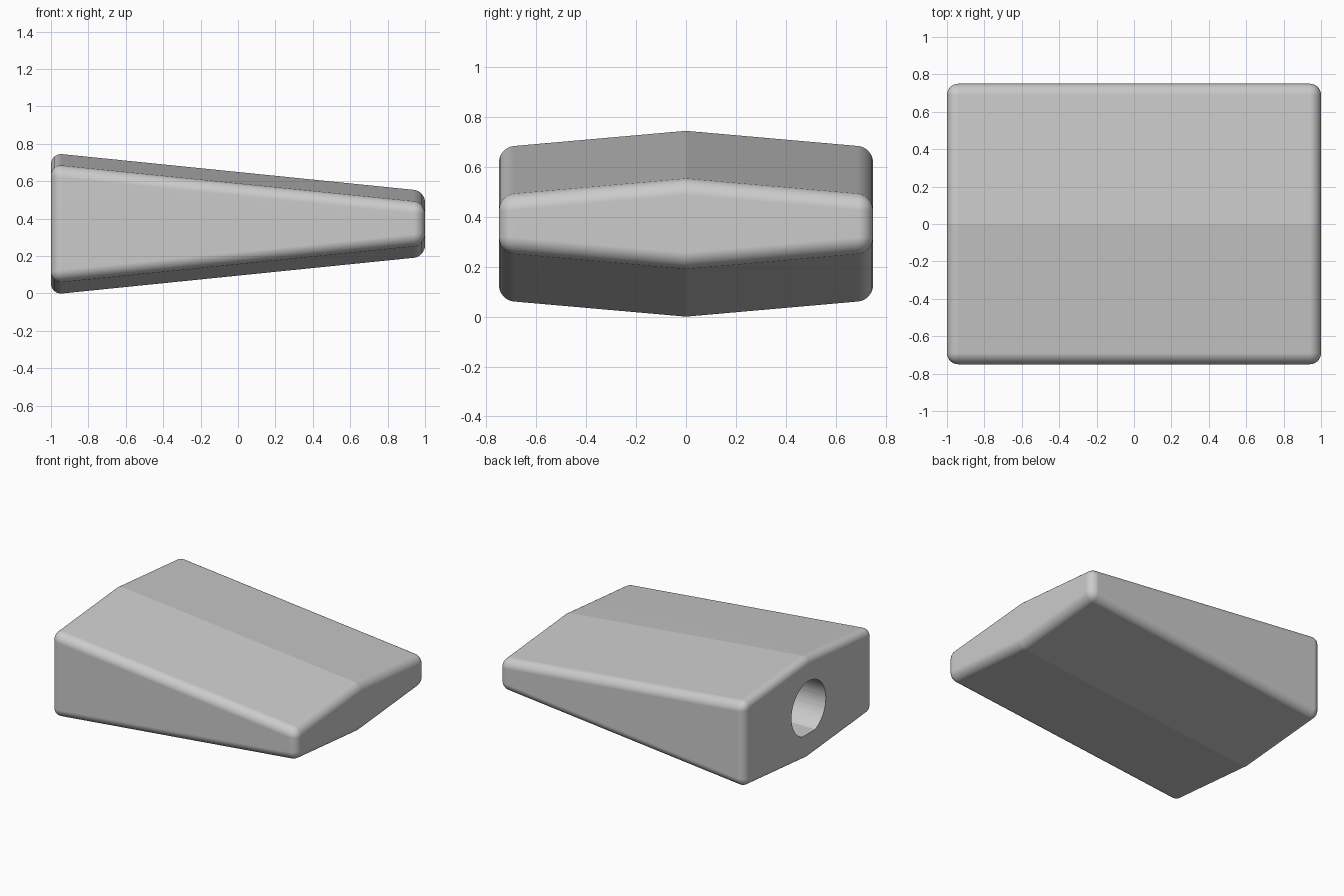
import bpy, bmesh, math

if "Cube" in bpy.data.objects:
    bpy.data.objects.remove(bpy.data.objects["Cube"], do_unlink=True)

MID_Z, HALF_W, ROUND = 0.3725, 0.75, 0.06
HOLE_R, HOLE_DEPTH, HOLE_FLAT = 0.2, 1.0, -0.185

grey = bpy.data.materials.new("plain grey")
grey.use_nodes = True
grey.diffuse_color = (0.6, 0.6, 0.6, 1)
grey.node_tree.nodes["Principled BSDF"].inputs["Base Color"].default_value = (0.6, 0.6, 0.6, 1)


def loft(name, sections):
    """Closed solid between two matching outlines; returns object and bmesh."""
    bm = bmesh.new()
    a, b = [[bm.verts.new(p) for p in s] for s in sections]
    n = len(a)
    for i in range(n):
        j = (i + 1) % n
        bm.faces.new((a[i], a[j], b[j], b[i]))
    bm.faces.new(a)
    bm.faces.new(b)
    bmesh.ops.recalc_face_normals(bm, faces=bm.faces)
    mesh = bpy.data.meshes.new(name)
    mesh.materials.append(grey)
    obj = bpy.data.objects.new(name, mesh)
    bpy.context.collection.objects.link(obj)
    return obj, bm


def end_outline(x, ridge):
    """Six-sided outline with a shallow ridge above and below."""
    side = ridge - 0.066
    half = [(HALF_W, -side), (HALF_W, side), (0, ridge)]
    return [(x, s * y, MID_Z + s * z) for s in (1, -1) for y, z in half]


# Tapered body: every edge rounded except the two long ridges
body, bm = loft("wedge_body", [end_outline(-1, 0.3785), end_outline(1, 0.1755)])
rounded = [e for e in bm.edges if any(abs(v.co.y) > 0.1 for v in e.verts)]
bmesh.ops.bevel(bm, geom=rounded, offset=ROUND, offset_type='OFFSET', segments=8,
                profile=0.5, affect='EDGES', clamp_overlap=True)
for e in bm.edges:
    if all(abs(v.co.y) < 1e-4 for v in e.verts):
        e.smooth = False
bm.to_mesh(body.data)
bm.free()

# Round socket with a small flat floor in the thick end
steps = 64
ring = [(HOLE_R * math.cos(t), max(HOLE_FLAT, HOLE_R * math.sin(t)))
        for t in (2 * math.pi * i / steps for i in range(steps))]
ring = [p for i, p in enumerate(ring)
        if p[1] > HOLE_FLAT or ring[i - 1][1] > HOLE_FLAT or ring[(i + 1) % steps][1] > HOLE_FLAT]
cutter, bm = loft("socket_cutter", [[(x, y, MID_Z + z) for y, z in ring]
                                    for x in (-1.2, -1 + HOLE_DEPTH)])
bm.to_mesh(cutter.data)
bm.free()
cutter.hide_render = True

bpy.ops.object.select_all(action='DESELECT')
body.select_set(True)
bpy.context.view_layer.objects.active = body
cut = body.modifiers.new("socket", 'BOOLEAN')
cut.operation, cut.solver, cut.object = 'DIFFERENCE', 'EXACT', cutter
bpy.ops.object.modifier_apply(modifier=cut.name)
bpy.data.objects.remove(cutter, do_unlink=True)

# Smooth rounded edges, flat large faces, crisp ridges
bpy.ops.object.shade_smooth_by_angle(angle=math.radians(25), keep_sharp_edges=True)
normals = body.modifiers.new("flat_faces", 'WEIGHTED_NORMAL')
normals.keep_sharp = True
